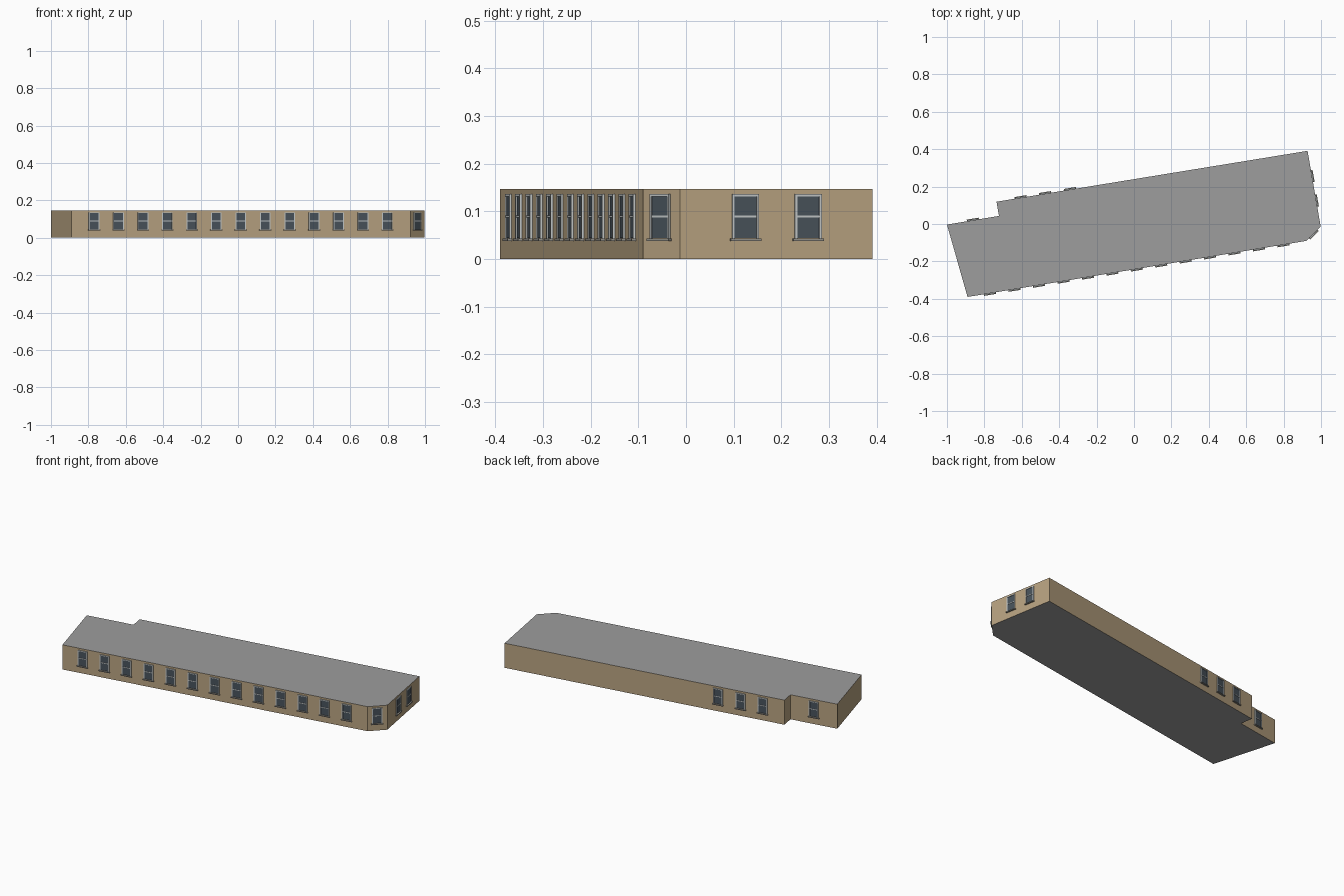
import bpy, bmesh, math
from mathutils import Vector, Matrix

if "Cube" in bpy.data.objects:
    bpy.data.objects.remove(bpy.data.objects["Cube"])

H = 0.147

def material(name, rgb):
    m = bpy.data.materials.new(name)
    m.diffuse_color = (*rgb, 1)
    m.use_nodes = True
    m.node_tree.nodes["Principled BSDF"].inputs["Base Color"].default_value = m.diffuse_color
    return m

WALL = material("tan wall", (0.48, 0.365, 0.22))
ROOF = material("grey roof", (0.34, 0.34, 0.34))
GLASS = material("dark glass", (0.065, 0.085, 0.105))
TRIM = material("pale trim", (0.55, 0.58, 0.58))
SILL = material("stone sill", (0.30, 0.29, 0.26))

# Footprint corners, counter-clockwise from the west tip
PTS = [(-1.0, -0.003), (-0.89, -0.39), (0.922, -0.09), (0.998, -0.013), (0.928, 0.391),
       (-0.22, 0.204), (-0.735, 0.119), (-0.722, 0.043)]

# Building shell: walls with a flat roof and base
bm = bmesh.new()
base = bm.faces.new([bm.verts.new((x, y, 0)) for x, y in PTS])
top = bmesh.ops.extrude_face_region(bm, geom=[base])["geom"]
bmesh.ops.translate(bm, vec=(0, 0, H), verts=[v for v in top if isinstance(v, bmesh.types.BMVert)])
bmesh.ops.recalc_face_normals(bm, faces=bm.faces)
for f in bm.faces:
    f.material_index = 1 if abs(f.normal.z) > 0.5 else 0
mesh = bpy.data.meshes.new("building_shell")
bm.to_mesh(mesh)
bm.free()
mesh.materials.append(WALL)
mesh.materials.append(ROOF)
bpy.context.collection.objects.link(bpy.data.objects.new("building_shell", mesh))

# Window parts: (centre along wall, centre z, width, height, depth, material slot)
W, Z0, Z1 = 0.057, 0.042, 0.136
ZM, T = (Z0 + Z1) / 2, 0.005
PARTS = [
    (0, ZM, W - T, Z1 - Z0 - T, 0.002, 0),             # glass
    (-(W - T) / 2, ZM, T, Z1 - Z0, 0.005, 1),          # left jamb
    ((W - T) / 2, ZM, T, Z1 - Z0, 0.005, 1),           # right jamb
    (0, Z1 - T / 2, W - 2 * T, T, 0.005, 1),           # head
    (0, ZM, W - 2 * T, 0.004, 0.004, 1),               # middle rail
    (0, 0.0405, 0.065, 0.005, 0.009, 2),               # sill
]
window = bmesh.new()
for u, z, w, h, d, slot in PTS and PARTS:
    made = bmesh.ops.create_cube(window, size=1, matrix=Matrix.Translation((u, -d / 2, z)) @ Matrix.Diagonal((w, d, h, 1)))
    for f in {f for v in made["verts"] for f in v.link_faces}:
        f.material_index = slot
window_mesh = bpy.data.meshes.new("window")
window.to_mesh(window_mesh)
window.free()
for m in (GLASS, TRIM, SILL):
    window_mesh.materials.append(m)

def windows(name, a, b, fractions):
    """Place windows along the wall running from corner a to corner b."""
    a, b = Vector(PTS[a]), Vector(PTS[b])
    angle = math.atan2(b.y - a.y, b.x - a.x)
    for i, t in enumerate(fractions):
        ob = bpy.data.objects.new(f"{name}_window_{i + 1}", window_mesh)
        ob.location = (*a.lerp(b, t), 0)
        ob.rotation_euler.z = angle
        bpy.context.collection.objects.link(ob)

windows("front", 1, 2, [(0.12 + 0.1307 * i) / 1.812 for i in range(13)])
windows("corner", 2, 3, [0.48])
windows("east", 3, 4, [0.34, 0.665])
windows("back", 5, 6, [0.235, 0.495, 0.75])
windows("annex", 7, 0, [0.5])
